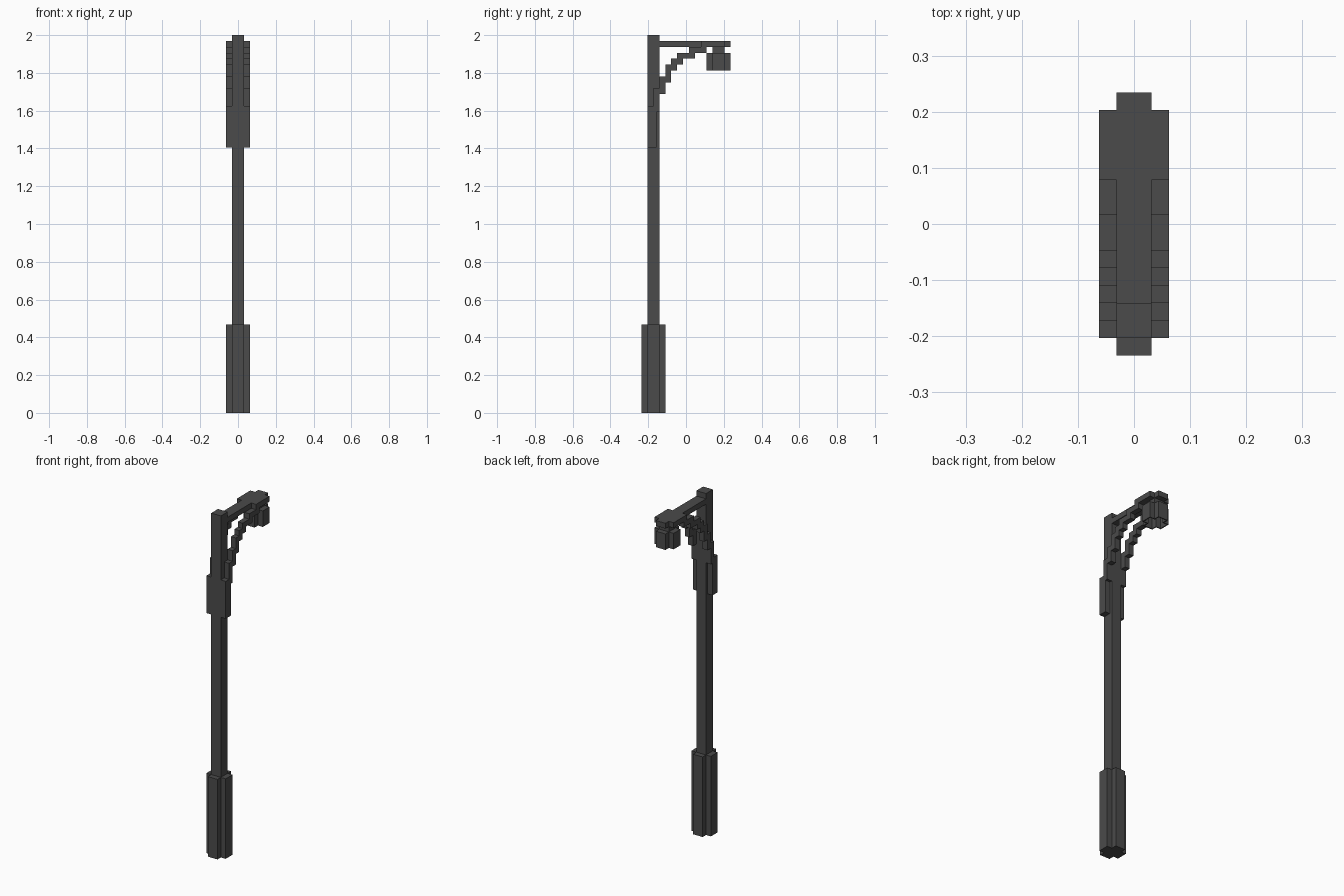
import bpy
import bmesh
from mathutils import Vector

if "Cube" in bpy.data.objects:
    bpy.data.objects.remove(bpy.data.objects["Cube"], do_unlink=True)

U = 1 / 64  # one block unit

# Single dark iron colour
iron = bpy.data.materials.new("dark_iron")
iron.use_nodes = True
color = (0.07, 0.07, 0.07, 1)
iron.diffuse_color = color
iron.node_tree.nodes["Principled BSDF"].inputs["Base Color"].default_value = color


def prism(name, outline, direction, open_bottom=False):
    """Extrude a flat outline (in block units) along a direction."""
    bm = bmesh.new()
    cap = bm.faces.new([bm.verts.new(Vector(p) * U) for p in outline])
    grown = bmesh.ops.extrude_face_region(bm, geom=[cap], use_keep_orig=True)
    verts = [g for g in grown["geom"] if isinstance(g, bmesh.types.BMVert)]
    bmesh.ops.translate(bm, verts=verts, vec=Vector(direction) * U)
    bmesh.ops.recalc_face_normals(bm, faces=bm.faces)
    if open_bottom:
        bmesh.ops.delete(bm, geom=[cap], context="FACES_ONLY")
    mesh = bpy.data.meshes.new(name)
    bm.to_mesh(mesh)
    bm.free()
    mesh.materials.append(iron)
    obj = bpy.data.objects.new(name, mesh)
    bpy.context.collection.objects.link(obj)
    return obj


def box(name, half_x, y0, y1, z0, z1):
    corners = [(-half_x, y0, z0), (half_x, y0, z0), (half_x, y1, z0), (-half_x, y1, z0)]
    return prism(name, corners, (0, 0, z1 - z0))


def cross(name, yc, z0, z1, open_bottom=False):
    """Upright column with a plus-shaped section."""
    quarter = [(4, -2), (4, 2), (2, 2)]
    outline = []
    for _ in range(4):
        outline += quarter
        quarter = [(-y, x) for x, y in quarter]
    return prism(name, [(x, y + yc, z0) for x, y in outline], (0, 0, z1 - z0), open_bottom)


# Post
cross("base", -11, 0, 30)
box("pole", 2, -13, -9, 30, 128)

# Arm with a wider cap over the lamp
tip = [(-2, -9), (2, -9), (2, 5), (4, 5), (4, 13), (2, 13), (2, 15)]
tip += [(-x, y) for x, y in reversed(tip[2:])]
prism("arm", [(x, y, 124) for x, y in tip], (0, 0, 2))

# Lamp, hollow underneath
box("lamp_neck", 2, 9, 13, 122, 124)
shade = cross("lamp_shade", 11, 116, 122, open_bottom=True)
wall = shade.modifiers.new("wall", "SOLIDIFY")
wall.thickness = 0.008
wall.offset = -1

# Stepped brackets on both sides of the pole: (end of step, height)
under = [(-10, 90), (-9, 102), (-7, 108), (-5, 112), (-3, 116), (-1, 118), (3, 120), (7, 122)]
over = [(-11, 104), (-9, 110), (-7, 114), (-5, 118), (-3, 120), (1, 122), (7, 124)]


def steps(levels, start=-13):
    points = []
    for end, z in levels:
        points += [(start, z), (end, z)]
        start = end
    return points


profile = steps(under) + steps(over)[::-1]
for side, x in (("right", -4), ("left", 2)):
    prism(side + "_bracket", [(x, y, z) for y, z in profile], (2, 0, 0))
